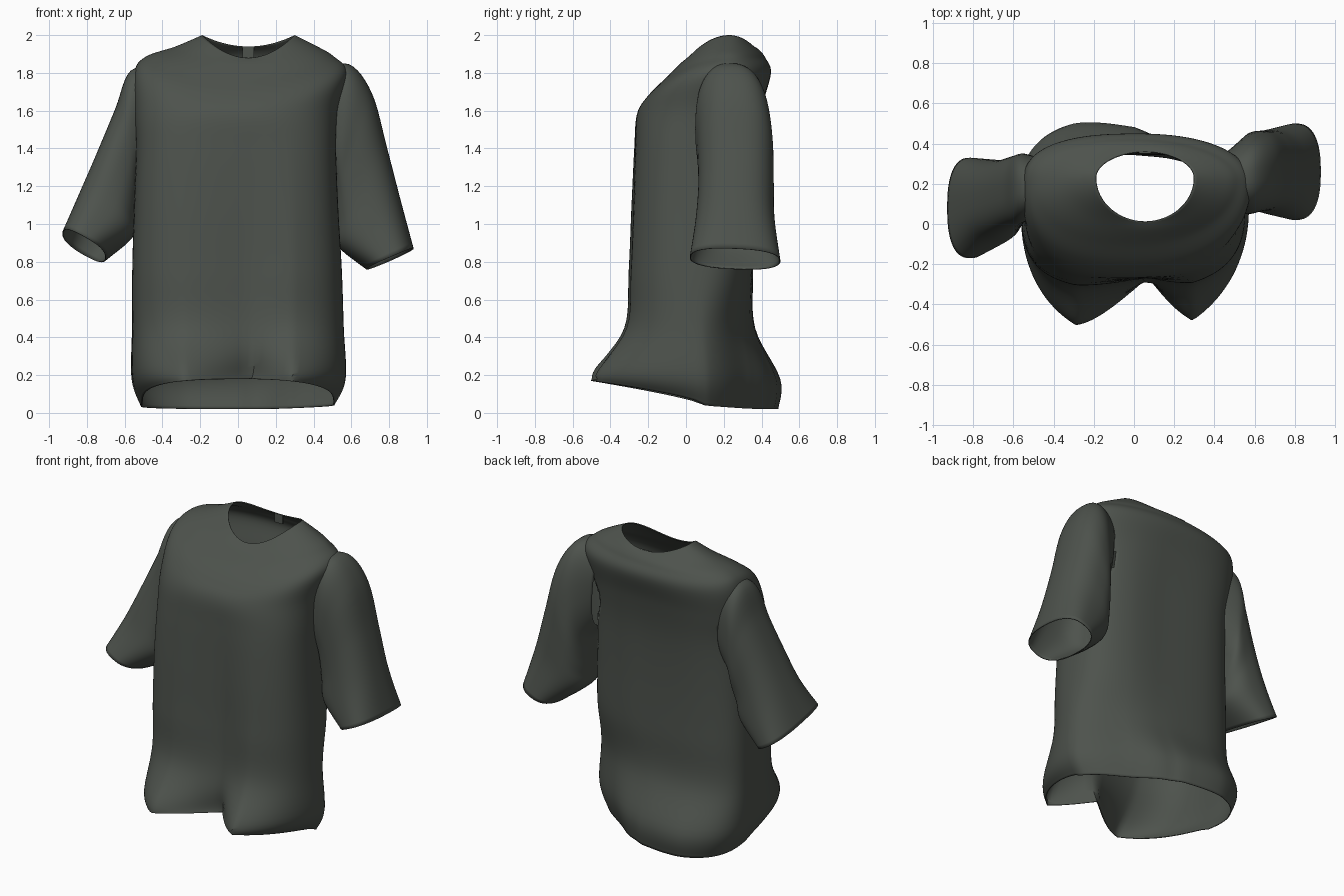
import bpy, bmesh
from math import sin, cos, pi

cube = bpy.data.objects.get("Cube")
if cube:
    bpy.data.objects.remove(cube, do_unlink=True)


def make_material(name, colour):
    m = bpy.data.materials.new(name)
    m.use_nodes = True
    m.diffuse_color = colour
    bsdf = m.node_tree.nodes["Principled BSDF"]
    bsdf.inputs["Base Color"].default_value = colour
    bsdf.inputs["Roughness"].default_value = 0.9
    return m


CLOTH = make_material("dark grey green cloth", (0.075, 0.085, 0.073, 1))


def spow(v, e):
    return abs(v) ** e * (1 if v >= 0 else -1)


def spline_rows(rows, steps):
    """Catmull-Rom interpolation between parameter rows."""
    out = []
    last = len(rows) - 1
    for i in range(last):
        quad = [rows[max(0, i - 1)], rows[i], rows[i + 1], rows[min(last, i + 2)]]
        for k in range(steps):
            t = k / steps
            out.append([b + t * (c - a + t * (2 * a - 5 * b + 4 * c - d
                        + t * (3 * b - a - 3 * c + d))) / 2
                        for a, b, c, d in zip(*quad)])
    return out + [list(rows[last])]


def loft(name, rows, point, sides, skip=None):
    """Skin closed rings into a thin cloth sheet."""
    bm = bmesh.new()
    rings = [[bm.verts.new(point(r, 2 * pi * j / sides)) for j in range(sides)]
             for r in rows]
    for low, high in zip(rings, rings[1:]):
        for j in range(sides):
            k = (j + 1) % sides
            bm.faces.new((low[j], low[k], high[k], high[j]))
    if skip:
        gone = [f for f in bm.faces if skip(f.calc_center_median())]
        bmesh.ops.delete(bm, geom=gone, context="FACES")
    bmesh.ops.recalc_face_normals(bm, faces=bm.faces)
    mesh = bpy.data.meshes.new(name)
    bm.to_mesh(mesh)
    bm.free()
    mesh.materials.append(CLOTH)
    ob = bpy.data.objects.new(name, mesh)
    bpy.context.collection.objects.link(ob)
    mod = ob.modifiers.new("cloth thickness", "SOLIDIFY")
    mod.thickness = .006
    mod.offset = -1
    bpy.ops.object.select_all(action="DESELECT")
    ob.select_set(True)
    bpy.context.view_layer.objects.active = ob
    bpy.ops.object.shade_smooth_by_angle(angle=pi / 4)


# Torso rings: z front, side, back; x right, left; y front, back, side;
# squareness; front pleat; back pleat; tuck of the back left corner; height curve
TORSO = [
    (.18, .04, .02, -.51, .51, -.57, .5, .1, .78, .45, .1, .28, .6),
    (.24, .18, .18, -.56, .57, -.53, .51, .1, .78, .42, .1, .26, .8),
    (.45, .45, .45, -.56, .56, -.35, .37, .08, .7, .17, .04, .15, 1),
    (.75, .75, .75, -.56, .55, -.32, .36, .08, .65, .13, .03, .03, 1),
    (1.1, 1.1, 1.1, -.55, .53, -.3, .36, .08, .62, .08, .03, .0, 1),
    (1.4, 1.4, 1.4, -.54, .52, -.28, .375, .1, .62, .03, .03, .0, 1),
    (1.58, 1.6, 1.63, -.55, .53, -.26, .41, .15, .68, .0, .02, .0, 2),
    (1.68, 1.8, 1.8, -.55, .58, -.2, .45, .2, .78, .0, .0, .0, 2),
    (1.78, 1.885, 1.88, -.49, .51, -.1, .42, .22, .88, .0, .0, .0, 2),
    (1.85, 1.94, 1.92, -.33, .42, -.03, .39, .22, 1, .0, .0, .0, 2),
    (1.88, 2, 1.94, -.19, .3, .01, .36, .23, 1, .0, .0, .0, 2),
]


def torso_point(r, a):
    zf, zs, zb, xr, xl, yf, yb, ys, e, pleat_f, pleat_b, tuck, curve = r
    # The left half is rounder than the right
    if cos(a) > 0:
        e = min(1, e * 1.15)
    c, s = spow(cos(a), e), spow(sin(a), e)
    z_end, y_end, pleat = (zb, yb, pleat_b) if s > 0 else (zf, yf, pleat_f)
    # Back left corner folds in, back right corner fills out a little
    corner = sin(2 * a) if s > 0 else 0
    k = 1 - tuck * corner * (1 if corner > 0 else .2)
    x = (xl + xr) / 2 + (xl - xr) / 2 * c * k
    d = x - .07
    dip = 1 - pleat * max(0, 1 - abs(d) / (.36 if d < 0 else .22))
    y = ys + abs(y_end - ys) * s * dip * k
    return x, y, zs + (z_end - zs) * abs(sin(a)) ** curve


def in_armhole(p):
    return abs(p.x) > .4 and ((p.y - .2) / .12) ** 2 + ((p.z - 1.54) / .22) ** 2 < 1


loft("torso", spline_rows(TORSO, 6), torso_point, 112, in_armhole)

# Sleeve rings: outer x, z; underarm x, z; y centre, half depth; front lift
LEFT = [
    (.43, 1.82, .47, 1.28, .22, .13, .0),
    (.59, 1.845, .51, 1.2, .24, .19, .0),
    (.71, 1.69, .51, 1.09, .26, .2, .0),
    (.79, 1.4, .51, .98, .265, .2, .0),
    (.86, 1.13, .53, .88, .26, .21, .0),
    (.93, .87, .68, .76, .26, .24, .01),
]
RIGHT = [
    (-.42, 1.83, -.47, 1.28, .19, .13, .0),
    (-.57, 1.81, -.52, 1.2, .18, .17, .0),
    (-.65, 1.61, -.53, 1.1, .16, .18, .0),
    (-.75, 1.37, -.54, 1.02, .13, .19, .01),
    (-.84, 1.16, -.56, .93, .11, .21, .03),
    (-.93, .95, -.7, .82, .08, .25, .05),
]


def sleeve_point(r, a):
    ox, oz, ix, iz, yc, yh, lift = r
    w, q = spow(cos(a), .8), spow(sin(a), .8)
    return ((ox + ix) / 2 + (ox - ix) / 2 * w, yc + yh * q,
            (oz + iz) / 2 + (oz - iz) / 2 * w - lift * q)


for side, rings in (("left", LEFT), ("right", RIGHT)):
    loft(side + "_sleeve", spline_rows(rings, 6), sleeve_point, 56)

# Plain fabric tab inside the back of the neck
bpy.ops.mesh.primitive_cube_add(size=1, location=(.055, .355, 1.91))
tab = bpy.context.object
tab.name = "neck_tab"
tab.scale = (.06, .008, .06)
tab.data.materials.append(CLOTH)
